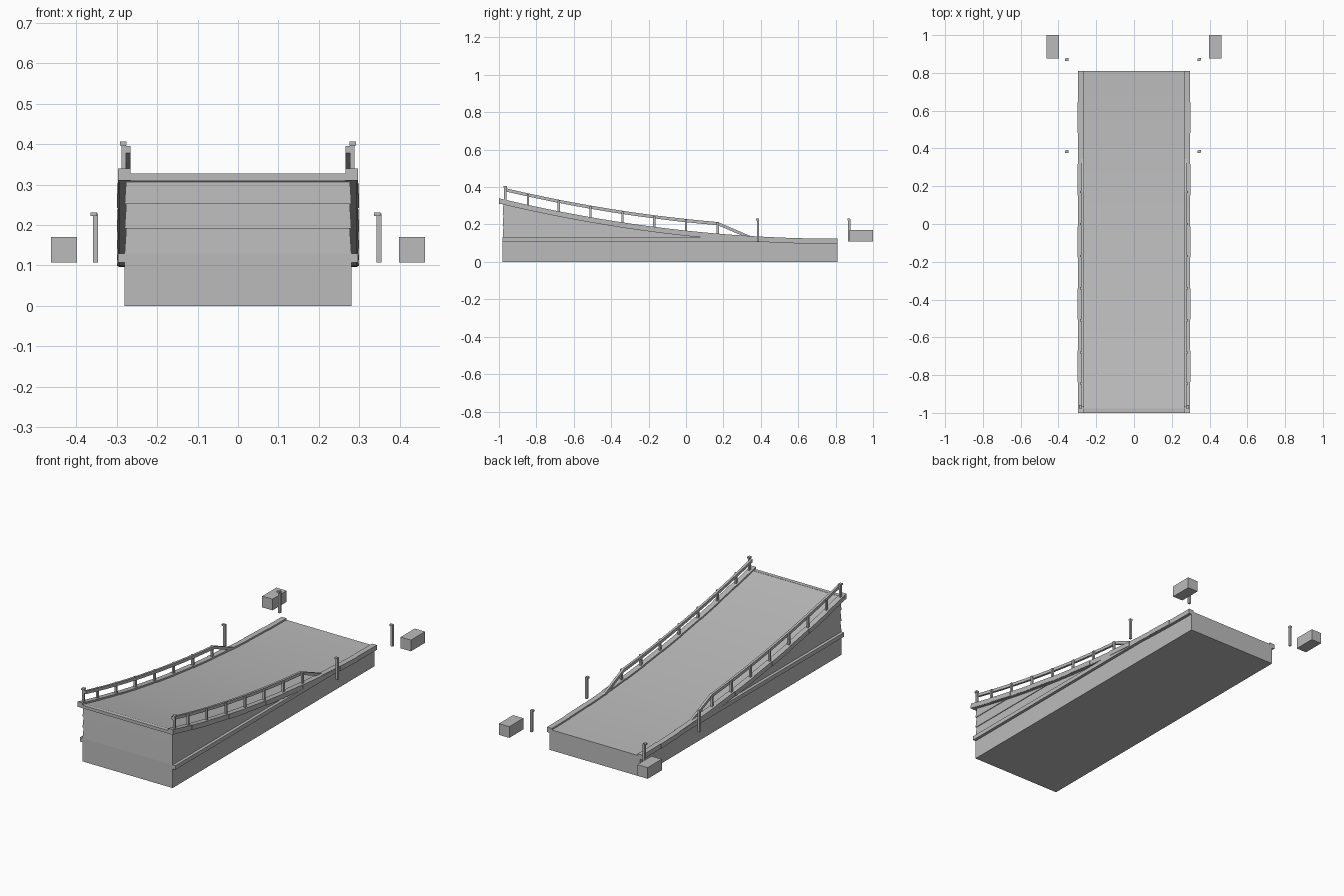
import bpy
import bmesh

if "Cube" in bpy.data.objects:
    bpy.data.objects.remove(bpy.data.objects["Cube"], do_unlink=True)

# Single flat colour
grey = bpy.data.materials.new("plain_grey")
grey.use_nodes = True
GREY = (0.5, 0.5, 0.5, 1)
grey.diffuse_color = GREY
grey.node_tree.nodes["Principled BSDF"].inputs["Base Color"].default_value = GREY

FRONT, BACK = -0.98, 0.81


def curve(y):
    """Height of the underside of the sagging deck."""
    return 0.096 + 0.216 * ((BACK - y) / 1.81) ** 2


def steps(a, b, n):
    return [a + (b - a) * i / n for i in range(n + 1)]


def finish(name, bm):
    bmesh.ops.recalc_face_normals(bm, faces=bm.faces)
    mesh = bpy.data.meshes.new(name)
    bm.to_mesh(mesh)
    bm.free()
    mesh.materials.append(grey)
    obj = bpy.data.objects.new(name, mesh)
    bpy.context.collection.objects.link(obj)
    return obj


def loft(name, sections):
    """Skin a row of four-cornered sections and cap both ends."""
    bm = bmesh.new()
    rings = [[bm.verts.new(p) for p in s] for s in sections]
    for a, b in zip(rings, rings[1:]):
        for i in range(4):
            j = (i + 1) % 4
            bm.faces.new((a[i], a[j], b[j], b[i]))
    bm.faces.new(rings[0])
    bm.faces.new(rings[-1])
    return finish(name, bm)


def strip(name, x0, x1, ys, low, high):
    """A bar along y between two height functions."""
    return loft(name, [[(x0, y, low(y)), (x1, y, low(y)),
                        (x1, y, high(y)), (x0, y, high(y))] for y in ys])


def box(name, x0, x1, y0, y1, z0, z1):
    return strip(name, x0, x1, (y0, y1), lambda y: z0, lambda y: z1)


# Solid base, its top following the deck where that dips low
strip("base", -0.28, 0.28, steps(FRONT, BACK, 40),
      lambda y: 0, lambda y: min(0.13, curve(y) + 0.005))

# Overlapping cladding boards, cut off by the deck curve
for k in range(3):
    z0 = 0.13 + 0.061 * k
    z1 = z0 + 0.061
    end = BACK - 1.81 * ((z0 - 0.096) / 0.216) ** 0.5
    sections = []
    for i, y in enumerate(steps(FRONT, end, 24)):
        top = max(min(z1, curve(y) + 0.004), z0 + 0.001)
        half = 0.28 - 0.004 * (top - z0) / (z1 - z0)
        lean = 0.004 if i == 0 else 0
        sections.append([(-0.28, y, z0), (0.28, y, z0),
                         (half, y + lean, top), (-half, y + lean, top)])
    loft("cladding_board_%d" % (k + 1), sections)

# Deck and front cross beam
strip("deck", -0.294, 0.294, steps(FRONT, BACK, 40),
      curve, lambda y: curve(y) + 0.019)
box("front_beam", -0.297, 0.297, -1, FRONT + 0.002, 0.31, 0.327)


def rail_top(y):
    if y <= 0.17:
        return curve(y) + 0.09
    t = (y - 0.17) / 0.18
    return (1 - t) * (curve(0.17) + 0.09) + t * 0.136


POSTS = (-0.845, -0.68, -0.51, -0.34, -0.17, 0, 0.17)

for side, s in (("left", 1), ("right", -1)):
    # Horizontal ledge on the flank
    box(side + "_ledge", s * 0.275, s * 0.297, FRONT, 0.45, 0.107, 0.13)

    # Curb in slightly uneven lengths
    cuts = steps(-1, BACK, 11)
    for i, (a, b) in enumerate(zip(cuts, cuts[1:])):
        outer = 0.296 + 0.003 * (i % 2)
        inner = 0.266 + 0.002 * (i % 2)
        strip("%s_curb_%d" % (side, i + 1), s * inner, s * outer, steps(a, b, 4),
              lambda y: curve(y) + 0.001, lambda y: curve(y) + 0.028)

    # Handrail with its sloping tail
    strip(side + "_handrail", s * 0.265, s * 0.278,
          steps(-0.97, 0.17, 14) + [0.35],
          lambda y: rail_top(y) - 0.017, rail_top)

    # Railing posts, the front one taller and capped
    for i, y in enumerate(POSTS):
        box("%s_rail_post_%d" % (side, i + 1), s * 0.276, s * 0.287,
            y - 0.006, y + 0.006, curve(y) + 0.015, rail_top(y) - 0.003)
    box(side + "_end_post", s * 0.277, s * 0.288, -0.972, -0.96, 0.31, 0.4)
    box(side + "_end_post_cap", s * 0.275, s * 0.291, -0.976, -0.957, 0.397, 0.406)

    # Detached posts with an offset cap, and the detached block
    x = s * 0.35 - 0.002
    for place, y in (("middle", 0.384), ("rear", 0.872)):
        name = "%s_%s_marker" % (side, place)
        box(name, x - 0.006, x + 0.006, y - 0.005, y + 0.007, 0.108, 0.229)
        box(name + "_cap", x - 0.012, x + 0.004, y - 0.009, y + 0.005, 0.222, 0.231)
    box(side + "_block", s * 0.398, s * 0.462, 0.875, 1, 0.108, 0.171)
